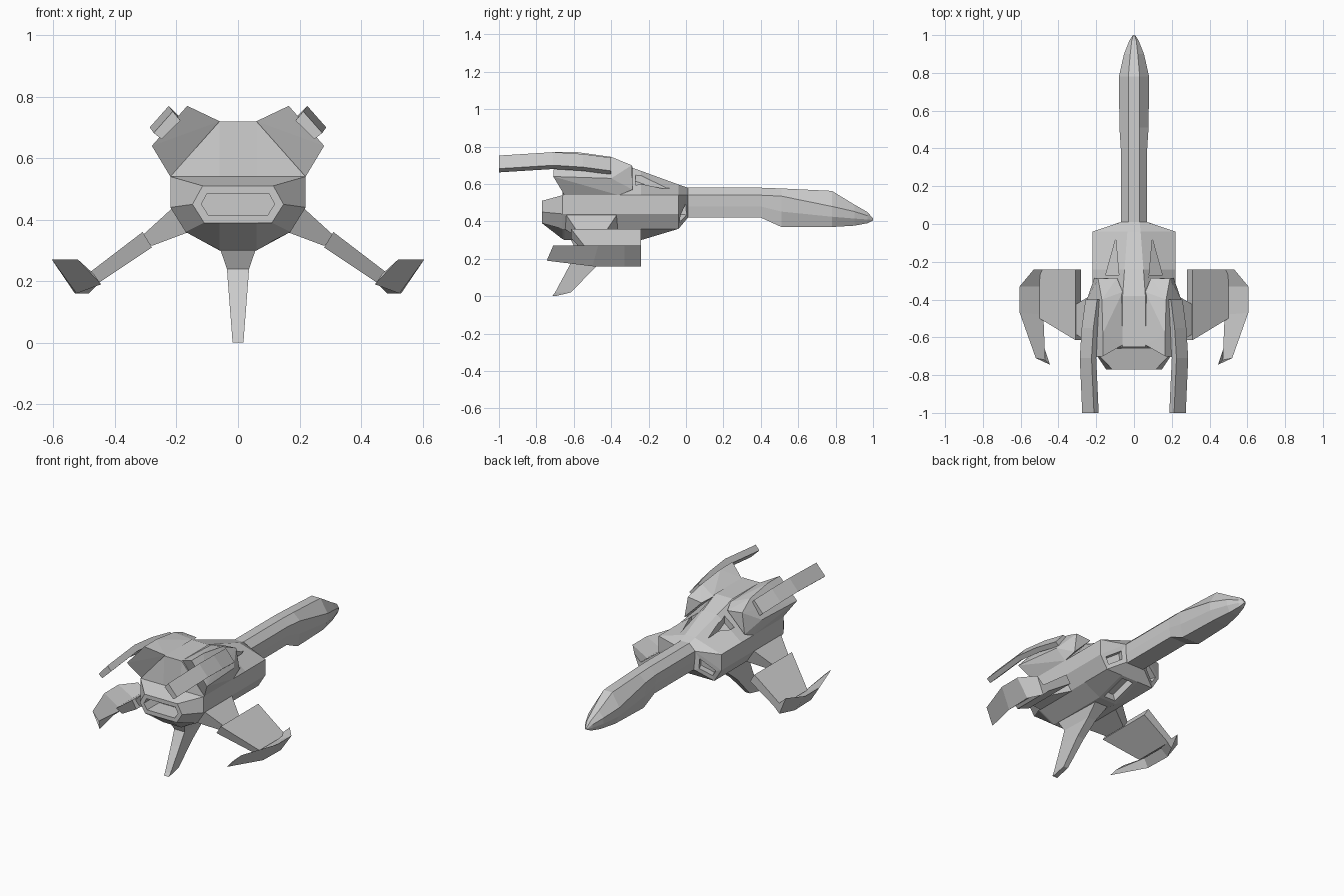
import bpy, bmesh
from mathutils import Vector

if "Cube" in bpy.data.objects:
    bpy.data.objects.remove(bpy.data.objects["Cube"])


def finish(name, bm, mirror=False):
    bmesh.ops.remove_doubles(bm, verts=bm.verts, dist=0.0005)
    bmesh.ops.recalc_face_normals(bm, faces=bm.faces)
    me = bpy.data.meshes.new(name)
    bm.to_mesh(me)
    bm.free()
    ob = bpy.data.objects.new(name, me)
    bpy.context.collection.objects.link(ob)
    if mirror:
        ob.modifiers.new("mirror", 'MIRROR').use_mirror_merge = False
    return ob


def loft(rings):
    """Closed skin through rings of 3D points with flat end caps."""
    bm = bmesh.new()
    vs = [[bm.verts.new(p) for p in r] for r in rings]
    n = len(vs[0])
    for a, b in zip(vs, vs[1:]):
        for i in range(n):
            j = (i + 1) % n
            bm.faces.new((a[i], a[j], b[j], b[i]))
    bm.faces.new(vs[0])
    bm.faces.new(vs[-1])
    bmesh.ops.remove_doubles(bm, verts=bm.verts, dist=0.0005)
    bmesh.ops.recalc_face_normals(bm, faces=bm.faces)
    return bm


def sym(y, half):
    """Full cross-section from its right half, listed top to bottom."""
    return [(x, y, z) for x, z in half] + [(-x, y, z) for x, z in reversed(half)]


def pocket(bm, near, rim, depth):
    """Recess the face closest to a point."""
    p = Vector(near)
    f = min(bm.faces, key=lambda f: (f.calc_center_median() - p).length)
    bmesh.ops.inset_region(bm, faces=[f], thickness=rim, use_even_offset=True)
    nrm = f.normal.copy()
    f2 = bmesh.ops.extrude_discrete_faces(bm, faces=[f])["faces"][0]
    bmesh.ops.translate(bm, verts=f2.verts, vec=-nrm * depth)


def convex(points):
    bm = bmesh.new()
    for p in points:
        bm.verts.new(p)
    res = bmesh.ops.convex_hull(bm, input=bm.verts)
    bmesh.ops.delete(bm, geom=[v for v in res["geom_interior"] if isinstance(v, bmesh.types.BMVert)], context='VERTS')
    bmesh.ops.dissolve_limit(bm, angle_limit=0.02, verts=bm.verts, edges=bm.edges)
    return bm


# Long neck with the nose
neck = [(-0.01, .03, .58, .07, .54, .06, .42), (.4, .03, .58, .07, .54, .06, .42),
        (.51, .03, .576, .077, .535, .06, .37), (.78, .03, .563, .08, .48, .05, .37),
        (.9, .02, .49, .053, .453, .03, .377), (.97, .012, .45, .025, .43, .015, .39),
        (1.0, .004, .415, .006, .41, .004, .405)]
finish("neck_and_nose", loft([sym(y, [(a, b), (c, d), (c * .97, (d + f) / 2), (e, f)])
                              for y, a, b, c, d, e, f in neck]))

# Main hull
side = [(.22, .54), (.22, .44), (.17, .36)]
bm = loft([
    sym(.01, [(.03, .58), (.07, .54), (.07, .54), (.07, .42), (.04, .42)]),
    sym(-.04, [(.035, .597)] + side + [(.06, .36)]),
    sym(-.24, [(.05, .67)] + side + [(.06, .30)]),
    sym(-.38, [(.06, .72)] + side + [(.06, .30)]),
    sym(-.65, [(.06, .72)] + side + [(.06, .30)]),
    sym(-.66, [(.06, .54)] + side + [(.06, .305)]),
    sym(-.77, [(.06, .51), (.115, .51), (.148, .45), (.11, .39), (.06, .39)])])
pocket(bm, (0, -.77, .45), .025, .12)             # engine outlet
pocket(bm, (0, -.14, .33), .02, .05)              # chin intake
for s in (-1, 1):                                 # cheek intakes
    pocket(bm, (s * .13, -.015, .44), .025, .04)
hull = finish("main_hull", bm)

# Slots cut into the sloping top
for s, label in ((-1, "left"), (1, "right")):
    tri = [(.08, -.27, .615), (.15, -.27, .56), (.097, -.08, .545)]
    cut = finish(label + "_slot_cutter", convex(
        [(s * x, y, z) for x, y, z in tri] + [(s * x, y, .85) for x, y, z in tri]))
    cut.hide_render = True
    cut.hide_viewport = False
    cut.display_type = 'WIRE'
    m = hull.modifiers.new(label + "_slot", 'BOOLEAN')
    m.operation = 'DIFFERENCE'
    m.solver = 'EXACT'
    m.object = cut

# Shoulder blocks beside the upper deck
finish("shoulders", convex([
    (.06, -.36, .71), (.09, -.285, .69), (.21, -.285, .57), (.19, -.29, .70), (.17, -.40, .745),
    (.165, -.58, .77), (.165, -.70, .77), (.25, -.40, .63), (.28, -.71, .64), (.22, -.65, .54),
    (.22, -.36, .54), (.06, -.64, .72)]), True)

# Rear-pointing guns
rect = [(.225, .77), (.287, .70), (.262, .68), (.2, .74)]
finish("guns", loft([[(x + dx, y, z + dz) for x, z in rect] for y, dx, dz in
                     ((-.40, -.03, -.03), (-.55, -.01, -.01), (-.71, 0, 0), (-1.0, -.013, -.018))]), True)


def slab(x1, z1, x2, z2, y0, y1):
    """Wing section: upper edge point, lower edge point, rear and front y."""
    return [(x1, y0, z1), (x1, y1, z1), (x2, y1, z2), (x2, y0, z2)]


# Wing struts, panels and swept winglets
finish("wing_struts", loft([slab(.2, .45, .16, .36, -.65, -.36),
                            slab(.315, .345, .28, .315, -.58, -.43)]), True)
finish("wing_panels", loft([slab(.31, .36, .28, .31, -.615, -.24),
                            slab(.50, .215, .46, .19, -.50, -.24)]), True)
finish("winglets", loft([
    [(.53, -.24, .27), (.485, -.24, .16), (.45, -.24, .195)],
    [(.605, -.33, .27), (.53, -.33, .16), (.48, -.33, .20)],
    [(.605, -.47, .27), (.525, -.50, .16), (.48, -.48, .20)],
    [(.52, -.71, .27), (.445, -.745, .19), (.47, -.72, .225)]]), True)

# Belly fin
finish("belly_fin", loft([[(-w, b, z), (w, b, z), (w * .8, f, z), (-w * .8, f, z)] for z, w, b, f in
                          ((.31, .06, -.62, -.28), (.24, .036, -.585, -.38),
                           (.16, .03, -.625, -.48), (.02, .019, -.70, -.615), (0, .018, -.715, -.70))]))
